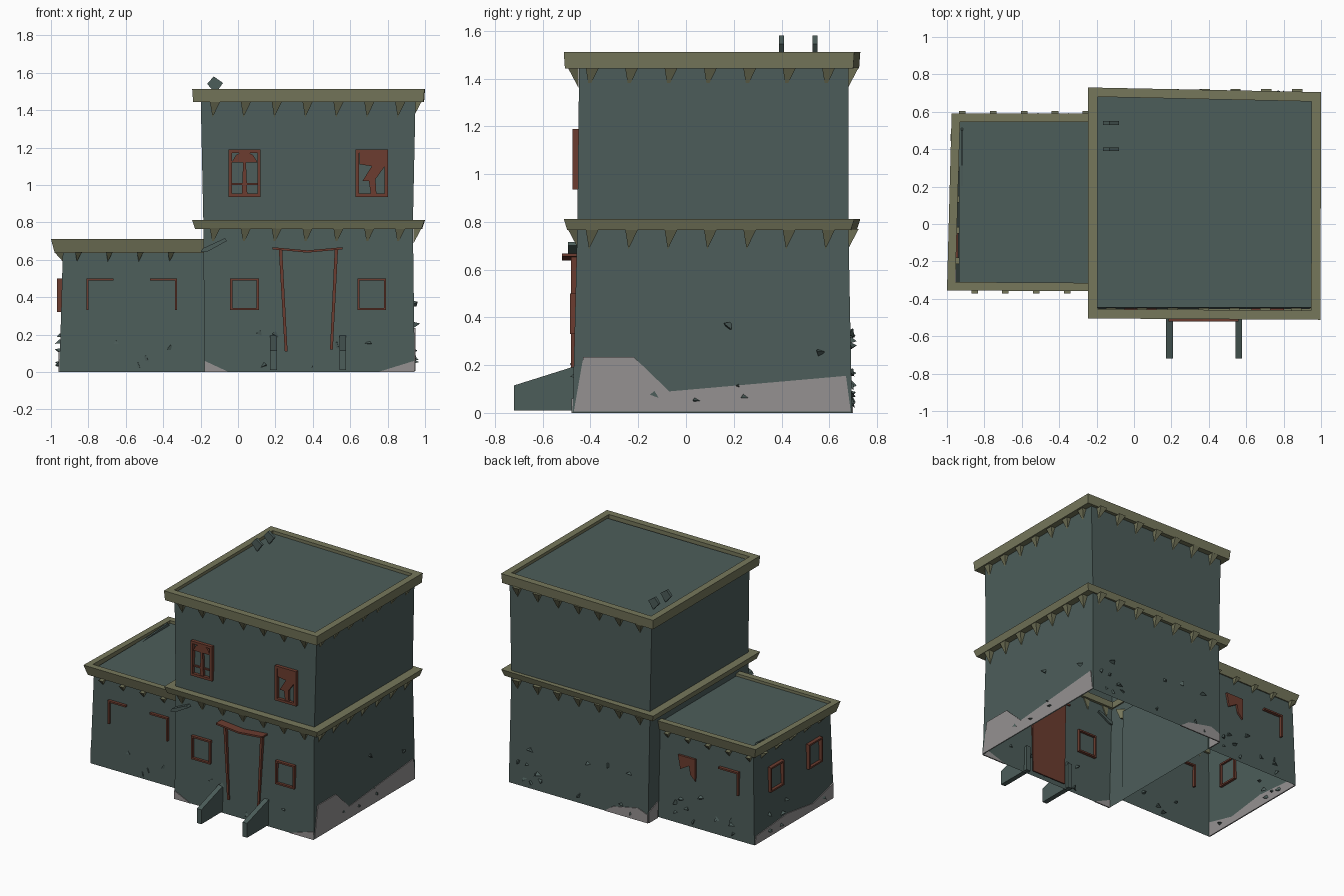
import bpy, bmesh, random
from mathutils import Vector, Matrix, Euler

random.seed(4)
if "Cube" in bpy.data.objects:
    bpy.data.objects.remove(bpy.data.objects["Cube"])


def material(name, rgb):
    m = bpy.data.materials.new(name)
    m.use_nodes = True
    color = (*rgb, 1)
    m.diffuse_color = color
    m.node_tree.nodes["Principled BSDF"].inputs["Base Color"].default_value = color
    return m


TEAL = material("weathered teal", (0.073, 0.110, 0.102))
OLIVE = material("olive trim", (0.18, 0.185, 0.105))
RED = material("rust red wood", (0.15, 0.046, 0.029))
GREY = material("bare grey plaster", (0.30, 0.285, 0.285))


def finish(name, bm, mat):
    bmesh.ops.recalc_face_normals(bm, faces=bm.faces)
    mesh = bpy.data.meshes.new(name)
    bm.to_mesh(mesh)
    bm.free()
    mesh.materials.append(mat)
    obj = bpy.data.objects.new(name, mesh)
    bpy.context.collection.objects.link(obj)
    return obj


def loft(bm, loops, closed=False):
    """Join equal vertex loops with quads; returns the vertex loops."""
    rows = [[bm.verts.new(p) for p in loop] for loop in loops]
    pairs = list(zip(rows, rows[1:])) + ([(rows[-1], rows[0])] if closed else [])
    for a, b in pairs:
        for i in range(len(a)):
            j = (i + 1) % len(a)
            bm.faces.new((a[i], a[j], b[j], b[i]))
    return rows


def plate(name, axis, pos, pts, thick, mat):
    """Flat outline in the wall plane, extruded across the wall."""
    def place(u, v, d):
        return (d, u, v) if axis == "x" else (u, d, v)
    bm = bmesh.new()
    rows = loft(bm, [[place(u, v, pos + s * thick / 2) for u, v in pts] for s in (-1, 1)])
    for row in rows:
        bm.faces.new(row)
    return finish(name, bm, mat)


def shell(name, levels):
    """Hollow walls with a roof and an open base."""
    bm = bmesh.new()
    rows = loft(bm, [[(x0, y0, z), (x1, y0, z), (x1, y1, z), (x0, y1, z)]
                     for z, x0, x1, y0, y1 in levels])
    bm.faces.new(rows[-1])
    finish(name, bm, TEAL)


def cornice(name, corners, z0, z1, width, undercut, closed=True):
    cx = sum(c[0] for c in corners) / len(corners)
    cy = sum(c[1] for c in corners) / len(corners)

    def inset(c, d):
        return (c[0] + (d if c[0] < cx else -d), c[1] + (d if c[1] < cy else -d))
    bm = bmesh.new()
    section = ((undercut, z0), (0, z1), (width, z1), (width, z0))
    rows = loft(bm, [[(*inset(c, d), z) for d, z in section] for c in corners], closed)
    if not closed:
        bm.faces.new(rows[0])
        bm.faces.new(rows[-1])
    finish(name, bm, OLIVE)


def brackets(name, start, along, out, count, size=0.055, drop=0.085):
    """Row of pointed beam ends hanging under a cornice."""
    bm = bmesh.new()
    a, n = Vector(along), Vector(out)
    for i in range(count):
        p = Vector(start) + a * (0.165 * i)
        top = [p, p + a * size, p + a * size + n * 0.045, p + n * 0.045]
        tip = bm.verts.new(p + a * size * 0.25 - Vector((0, 0, drop)))
        vs = [bm.verts.new(q) for q in top]
        bm.faces.new(vs)
        for j in range(4):
            bm.faces.new((vs[j], vs[(j + 1) % 4], tip))
    finish(name, bm, OLIVE)


def frame(name, axis, pos, c, half, z0, z1, sides="LRTB", t=0.012):
    bars = {"L": (c - half, c - half + t, z0, z1), "R": (c + half - t, c + half, z0, z1),
            "T": (c - half, c + half, z1 - t, z1), "B": (c - half, c + half, z0, z0 + t)}
    for s in sides:
        a, b, lo, hi = bars[s]
        plate(name + "_bar_" + s, axis, pos, [(a, lo), (b, lo), (b, hi), (a, hi)], 0.04, RED)


# Walls and flat roofs
shell("tower_walls", [(0, -0.18, 0.945, -0.475, 0.695), (0.79, -0.185, 0.935, -0.455, 0.68),
                      (1.49, -0.2, 0.95, -0.447, 0.68)])
shell("wing_walls", [(0, -0.955, -0.175, -0.34, 0.575), (0.69, -0.935, -0.175, -0.325, 0.56)])

# Cornices
tower_edge = [(-0.245, -0.505), (0.997, -0.512), (1, 0.705), (-0.245, 0.73)]
cornice("top_cornice", tower_edge, 1.443, 1.512, 0.05, 0.005)
cornice("middle_cornice", tower_edge, 0.765, 0.812, 0.07, 0.015)
cornice("wing_cornice", [(-0.14, -0.36), (-1, -0.355), (-0.975, 0.59), (-0.14, 0.59)],
        0.637, 0.71, 0.045, 0.02, closed=False)

# Pointed beam ends
for tag, z in (("top", 1.446), ("middle", 0.77)):
    brackets(tag + "_front_brackets", (-0.15, -0.45, z), (1, 0, 0), (0, -1, 0), 7)
    brackets(tag + "_right_brackets", (0.937, -0.42, z), (0, 1, 0), (1, 0, 0), 7)
    brackets(tag + "_back_brackets", (0.9, 0.678, z), (-1, 0, 0), (0, 1, 0), 7)
brackets("wing_front_brackets", (-0.87, -0.326, 0.64), (1, 0, 0), (0, -1, 0), 4, 0.035, 0.05)
brackets("wing_left_brackets", (-0.936, 0.48, 0.64), (0, -1, 0), (-1, 0, 0), 5, 0.035, 0.05)
brackets("wing_back_brackets", (-0.24, 0.56, 0.64), (-1, 0, 0), (0, 1, 0), 5, 0.035, 0.05)

# Window frames
for side, c in (("left", 0.715), ("right", 0.035)):
    frame(side + "_lower_window", "y", -0.465, c, 0.077, 0.33, 0.5)
    frame(side + "_upper_window", "y", -0.455, c, 0.086, 0.935, 1.188, t=0.018)
frame("wing_outer_window", "y", -0.33, -0.738, 0.073, 0.33, 0.5, "LT")
frame("wing_inner_window", "y", -0.33, -0.398, 0.073, 0.33, 0.5, "RT")
for tag, c in (("back", 0.32), ("front", -0.12)):
    frame("wing_side_window_" + tag, "x", -0.947, c, 0.078, 0.32, 0.5)
frame("wing_back_window", "y", 0.567, -0.75, 0.08, 0.33, 0.5, "LT")

# Broken shutters and boards
plate("broken_shutter", "y", -0.46, [(0.65, 1.17), (0.785, 1.17), (0.785, 1.1), (0.735, 1.03),
      (0.74, 0.95), (0.71, 0.95), (0.7, 1.02), (0.665, 1.02), (0.715, 1.1), (0.65, 1.11)], 0.02, RED)
plate("shutter_top", "y", -0.46, [(-0.035, 1.12), (0.105, 1.12), (0.08, 1.16),
      (0.035, 1.185), (-0.01, 1.16)], 0.02, RED)
plate("shutter_post", "y", -0.46, [(0.02, 0.95), (0.05, 0.95), (0.042, 1.13), (0.028, 1.13)], 0.02, RED)
plate("shutter_rail", "y", -0.455, [(-0.04, 1.0), (0.11, 1.0), (0.11, 1.01), (-0.04, 1.01)], 0.02, RED)
plate("wing_back_boards", "y", 0.57, [(-0.34, 0.5), (-0.48, 0.5), (-0.48, 0.34), (-0.44, 0.38),
      (-0.43, 0.44), (-0.36, 0.4)], 0.02, RED)

# Doorway: leaning jambs, sagging lintel, door on the inner face
plate("right_jamb", "y", -0.47, [(0.25, 0.11), (0.265, 0.11), (0.236, 0.66), (0.218, 0.66)], 0.025, RED)
plate("left_jamb", "y", -0.47, [(0.492, 0.12), (0.507, 0.12), (0.535, 0.66), (0.517, 0.66)], 0.025, RED)
plate("lintel", "y", -0.485, [(0.185, 0.655), (0.37, 0.638), (0.56, 0.655), (0.56, 0.667),
      (0.37, 0.65), (0.185, 0.667)], 0.07, RED)
plate("door", "y", -0.45, [(0.24, 0.02), (0.52, 0.02), (0.53, 0.65), (0.23, 0.65)], 0.008, RED)

# Sloping walls beside the entrance
for side, x in (("left", 0.56), ("right", 0.19)):
    plate(side + "_entrance_wall", "x", x, [(-0.45, 0.01), (-0.45, 0.2), (-0.72, 0.115), (-0.72, 0.01)],
          0.036, TEAL)

# Bare plaster along the base
plate("right_plaster", "x", 0.944, [(-0.47, 0.005), (-0.43, 0.235), (-0.22, 0.235), (-0.07, 0.09),
      (0.67, 0.155), (0.69, 0.005)], 0.009, GREY)
plate("front_plaster_a", "y", -0.475, [(-0.18, 0), (-0.05, 0), (-0.18, 0.06)], 0.009, GREY)
plate("front_plaster_b", "y", -0.475, [(0.75, 0), (0.944, 0), (0.944, 0.06)], 0.009, GREY)
plate("back_plaster", "y", 0.694, [(0.17, 0), (0.1, 0.05), (-0.1, 0.09), (-0.18, 0.06), (-0.18, 0)],
      0.009, GREY)
plate("tower_side_plaster", "x", -0.181, [(0.59, 0), (0.69, 0), (0.69, 0.08), (0.59, 0.12)], 0.009, GREY)
plate("wing_plaster", "x", -0.954, [(-0.335, 0), (-0.335, 0.11), (-0.1, 0.05), (0.2, 0.09),
      (0.56, 0.06), (0.57, 0)], 0.009, GREY)

# Fallen plank, roof splinters
plank = plate("fallen_plank", "y", -0.47, [(-0.2, 0.64), (-0.16, 0.645), (-0.06, 0.7), (-0.07, 0.715),
              (-0.19, 0.66)], 0.05, TEAL)
plate("wing_roof_splinter", "x", -0.92, [(0.07, 0.68), (0.52, 0.68), (0.5, 0.712)], 0.012, TEAL)
for tag, y in (("front", 0.4), ("back", 0.54)):
    plate("roof_splinter_" + tag, "y", y, [(-0.165, 1.54), (-0.12, 1.49), (-0.08, 1.545),
          (-0.13, 1.58)], 0.02, TEAL)


def shards(name, axis, pos, lo, hi, top, count):
    """Loose chips scattered over the lower part of a wall."""
    bm = bmesh.new()
    for _ in range(count):
        u, z = random.uniform(lo, hi), 0.04 + top * random.random() ** 2
        where = (pos, u, z) if axis == "x" else (u, pos, z)
        turn = Euler([random.uniform(-0.6, 0.6) for _ in range(3)]).to_matrix().to_4x4()
        size = Matrix.Diagonal((random.uniform(0.6, 1.2), 0.7, random.uniform(0.5, 1), 1))
        bmesh.ops.create_cone(bm, cap_ends=True, segments=3, radius1=0.03, radius2=0.006,
                              depth=0.03, matrix=Matrix.Translation(where) @ turn @ size)
    finish(name, bm, TEAL)


# Loose chips
shards("tower_front_chips", "y", -0.468, -0.1, 0.9, 0.2, 6)
shards("tower_right_chips", "x", 0.94, -0.35, 0.6, 0.4, 6)
shards("tower_back_chips", "y", 0.692, -0.1, 0.9, 0.3, 14)
shards("wing_front_chips", "y", -0.335, -0.85, -0.25, 0.15, 4)
shards("wing_left_chips", "x", -0.95, -0.28, 0.5, 0.2, 8)
shards("wing_back_chips", "y", 0.572, -0.88, -0.25, 0.22, 10)
